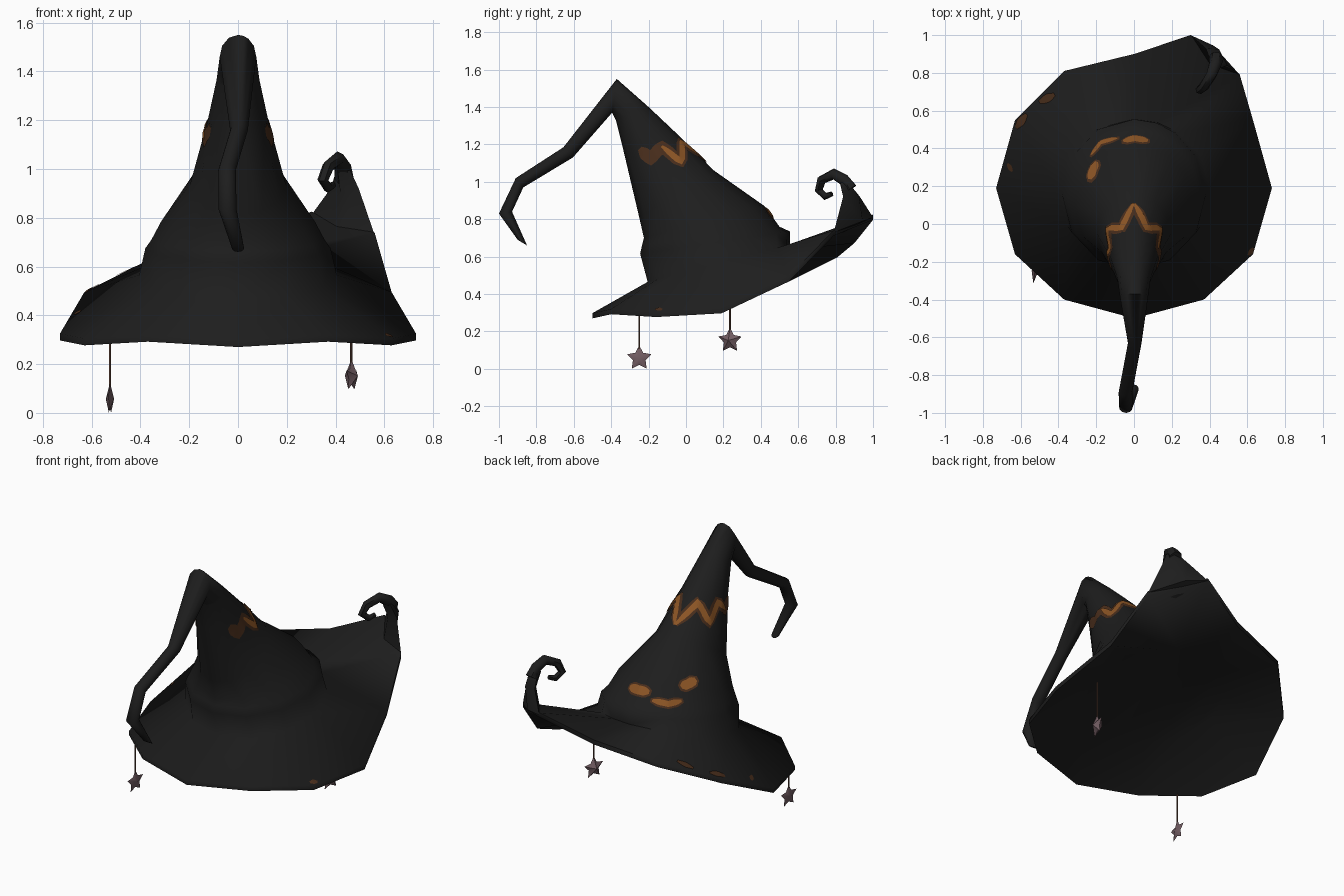
import bpy, bmesh, math
from mathutils import Vector, Matrix
from mathutils.bvhtree import BVHTree

cube = bpy.data.objects.get("Cube")
if cube:
    bpy.data.objects.remove(cube, do_unlink=True)


def material(name, rgb):
    m = bpy.data.materials.new(name)
    m.use_nodes = True
    m.diffuse_color = (*rgb, 1)
    bsdf = m.node_tree.nodes["Principled BSDF"]
    bsdf.inputs["Base Color"].default_value = (*rgb, 1)
    bsdf.inputs["Roughness"].default_value = 0.9
    return m


BLACK = material("black_felt", (0.0125, 0.0125, 0.0125))
ORANGE = material("glowing_orange", (0.26, 0.09, 0.018))
EMBER = material("dark_ember", (0.065, 0.026, 0.011))
MAUVE = material("mauve_star", (0.17, 0.11, 0.125))
BROWN = material("brown_string", (0.12, 0.06, 0.04))


def finish(bm, name, mat, angle=50, recalc=True):
    if recalc:
        bmesh.ops.recalc_face_normals(bm, faces=bm.faces)
    me = bpy.data.meshes.new(name)
    bm.to_mesh(me)
    bm.free()
    me.materials.append(mat)
    ob = bpy.data.objects.new(name, me)
    bpy.context.collection.objects.link(ob)
    bpy.ops.object.select_all(action='DESELECT')
    ob.select_set(True)
    bpy.context.view_layer.objects.active = ob
    bpy.ops.object.shade_smooth_by_angle(angle=math.radians(angle))
    return ob


def loft(rings, name, mat, angle=50):
    """Skin a list of equal-length rings and cap both ends."""
    bm = bmesh.new()
    rows = [[bm.verts.new(p) for p in r] for r in rings]
    n = len(rows[0])
    for a, b in zip(rows, rows[1:]):
        for i in range(n):
            j = (i + 1) % n
            bm.faces.new((a[i], a[j], b[j], b[i]))
    bm.faces.new(rows[0])
    bm.faces.new(rows[-1])
    # matching diagonals keep the two sides of thin twisted parts apart
    bmesh.ops.triangulate(bm, faces=bm.faces, quad_method='SHORT_EDGE')
    return finish(bm, name, mat, angle)


def tube(path, radii, name, mat, sides=6):
    pts = [Vector(p) for p in path]
    rings = []
    for i, (p, r) in enumerate(zip(pts, radii)):
        t = (pts[min(i + 1, len(pts) - 1)] - pts[max(i - 1, 0)]).normalized()
        u = t.cross(Vector((0.7, -0.7, 0.1))).normalized()
        v = t.cross(u)
        rings.append([p + r * (u * math.cos(k * math.tau / sides) + v * math.sin(k * math.tau / sides))
                      for k in range(sides)])
    return loft(rings, name, mat)


# Crown with bent drooping tip: x, front/inner (y, z), back/outer (y, z), half width
crown_rows = [
    (0, -.205, .465, .555, .665, .405), (0, -.245, .615, .555, .735, .38),
    (0, -.235, .66, .50, .76, .355), (0, -.225, .70, .42, .87, .315),
    (0, -.25, .81, .15, 1.06, .197), (0, -.335, 1.17, -.02, 1.23, .124),
    (0, -.375, 1.33, -.2, 1.40, .088), (0, -.395, 1.37, -.37, 1.55, .075),
    (.004, -.605, 1.13, -.655, 1.185, .036), (-.045, -.87, .97, -.91, 1.02, .036),
    (-.043, -.93, .84, -1.0, .83, .037), (0, -.85, .66, -.90, .69, .025)]
angles = [math.radians(a) for a in (0, 30, 55, 72, *range(90, 360, 30))]


def crown_ring(x, y0, z0, y1, z1, w):
    c = Vector((x, (y0 + y1) / 2, (z0 + z1) / 2))
    half = Vector((0, (y1 - y0) / 2, (z1 - z0) / 2))
    side = Vector((w, 0, 0))
    return [c + side * math.cos(a) + half * math.sin(a) for a in angles]


# Brim edge; underside, edge, brim top and crown form one continuous skin
rim = [Vector(p) for p in (
    (.73, .19, .325), (.63, .55, .495), (.56, .79, .74), (.30, 1.0, .825), (0, .9, .70),
    (-.37, .81, .625), (-.63, .55, .495), (-.73, .19, .325), (-.63, -.16, .305),
    (-.37, -.4, .32), (0, -.5, .298), (.37, -.4, .32), (.63, -.16, .305))]
drop = Vector((0, 0, -.028))
crown = [crown_ring(*r) for r in crown_rows]
body = loft([[p + drop for p in crown[0]], [p + drop for p in rim], rim, *crown],
            "hat_body", BLACK, 78)

# Folded brim corner rising into a curl
corner = [((.56, .79, .73), (.42, .945, .79), (.30, 1.0, .81), (.40, .84, .73)),
          ((.495, .84, .92), (.45, .925, .92), (.38, .93, .92), (.42, .86, .90)),
          ((.46, .825, .995), (.455, .868, 1.0), (.405, .865, 1.0), (.41, .825, .985))]
loft([[Vector(p) for p in r] for r in corner], "brim_corner", BLACK, 70)
tube([(.435, .88, .96), (.43, .845, 1.01), (.41, .79, 1.042), (.37, .725, 1.01),
      (.348, .71, .955), (.37, .745, .922), (.39, .78, .935)],
     (.04, .034, .03, .026, .023, .02, .014), "brim_curl", BLACK)

# Painted marks: thin ribbons laid on the hat
tree = BVHTree.FromPolygons([v.co.copy() for v in body.data.vertices],
                            [list(p.vertices) for p in body.data.polygons])


def ribbon(path, width, lift, name, mat):
    pts = []
    for a, b in zip(path, path[1:]):
        pts += [Vector(a).lerp(Vector(b), k / 6) for k in range(6)]
    pts.append(Vector(path[-1]))
    last = len(pts) - 1
    snapped = [tree.find_nearest(p)[:2] for p in pts]
    bm = bmesh.new()
    rows = []
    for i, (p, n) in enumerate(snapped):
        t = snapped[min(i + 1, last)][0] - snapped[max(i - 1, 0)][0]
        rounding = min(1, .4 + .25 * min(i, last - i))
        s = n.cross(t).normalized() * width / 2 * rounding
        row = []
        for k in (-1, -.33, .33, 1):
            q, m = tree.find_nearest(p + s * k)[:2]
            row.append(bm.verts.new(q + m * lift))
        rows.append(row)
    for i, (a, b) in enumerate(zip(rows, rows[1:])):
        for k in range(3):
            f = bm.faces.new((a[k], a[k + 1], b[k + 1], b[k]))
            f.normal_update()
            if f.normal.dot(snapped[i][1]) < 0:
                f.normal_flip()
    finish(bm, name, mat, 60, recalc=False)


def lengthen(path, d):
    p = [Vector(q) for q in path]
    return [p[0] + (p[0] - p[1]).normalized() * d, *p[1:-1],
            p[-1] + (p[-1] - p[-2]).normalized() * d]


# Zigzag band around the back of the crown, fading to ember at its ends
zig = [(0, .10, 1.10), (.07, -.02, 1.22), (.125, -.03, 1.10), (.125, -.13, 1.19),
       (.14, -.19, 1.12), (.125, -.25, 1.18)]
for side, lit, tag in ((1, 4, "left"), (-1, 5, "right")):
    half = [(x * side, y, z) for x, y, z in zig]
    ribbon(half, .066, .004, "zigzag_halo_" + tag, EMBER)
    ribbon(half[:lit], .034, .008, "zigzag_core_" + tag, ORANGE)

# Grinning face on the back of the crown
face = {"eye_outer": ([(-.215, .225, .86), (-.215, .28, .865), (-.205, .335, .87)], .055),
        "mouth": ([(-.23, .37, .80), (-.18, .43, .79), (-.09, .46, .80)], .034),
        "eye_inner": ([(-.06, .45, .84), (.01, .46, .84), (.075, .45, .84)], .052)}
for name, (path, w) in face.items():
    ribbon(lengthen(path, .012), w + .022, .004, name + "_halo", EMBER)
    ribbon(path, w, .008, name, ORANGE)

# Faint scorch patches on the brim
patches = [[(-.50, .645, .56), (-.42, .685, .60)], [(-.62, .51, .49), (-.57, .58, .53)],
           [(-.67, .32, .41), (-.64, .28, .41)], [(.61, -.17, .33), (.64, -.13, .33)]]
for i, path in enumerate(patches):
    ribbon(path, .045 if i < 2 else .03, .004, f"brim_patch_{i + 1}", EMBER)


# Hanging star charms
def charm(x, y, z, top, turn, thick, tag):
    bm = bmesh.new()
    spin = Matrix.Rotation(math.radians(turn), 3, 'Z')
    c = Vector((x, y, z))
    outline = []
    for k in range(10):
        r = .036 if k % 2 else .068
        a = k * math.pi / 5
        outline.append(bm.verts.new(c + spin @ Vector((0, r * math.sin(a), r * math.cos(a)))))
    for d in (-thick, thick):
        mid = bm.verts.new(c + spin @ Vector((d, 0, 0)))
        for k in range(10):
            bm.faces.new((outline[k], outline[(k + 1) % 10], mid))
    finish(bm, "star_" + tag, MAUVE, 60)
    tube([(x, y, z + .05), (x, y, top)], (.005, .005), "string_" + tag, BROWN)


charm(-.525, -.25, .057, .29, -7, .017, "right")
charm(.465, .235, .152, .43, -18, .028, "left")
